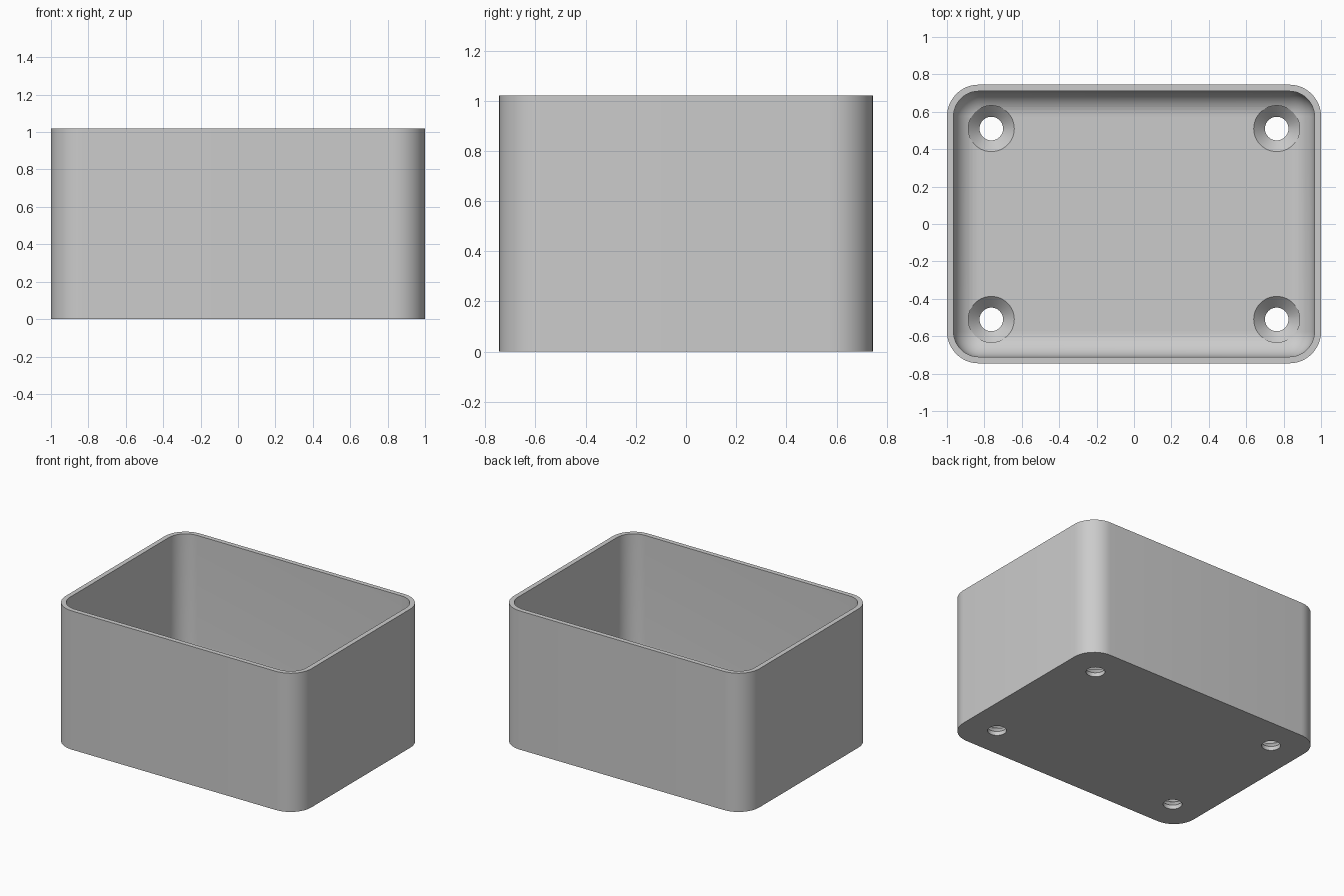
import bpy, bmesh
from math import sin, cos, pi, radians

if "Cube" in bpy.data.objects:
    bpy.data.objects.remove(bpy.data.objects["Cube"], do_unlink=True)

HALF_X, HALF_Y, HEIGHT = 1.0, 0.745, 1.02
RADIUS, WALL, FLOOR = 0.17, 0.035, 0.09
INNER = RADIUS - WALL
STEPS = 12

grey = bpy.data.materials.new("plain grey")
grey.use_nodes = True
colour = (0.6, 0.6, 0.6, 1)
grey.diffuse_color = colour
grey.node_tree.nodes["Principled BSDF"].inputs["Base Color"].default_value = colour


def finish(name, bm):
    bmesh.ops.remove_doubles(bm, verts=bm.verts, dist=1e-5)
    bmesh.ops.recalc_face_normals(bm, faces=bm.faces)
    mesh = bpy.data.meshes.new(name)
    bm.to_mesh(mesh)
    bm.free()
    mesh.materials.append(grey)
    obj = bpy.data.objects.new(name, mesh)
    bpy.context.collection.objects.link(obj)
    return obj


def skin(bm, rings):
    """Bridge a stack of closed rings and cap both ends."""
    loops = [[bm.verts.new(p) for p in ring] for ring in rings]
    for a, b in zip(loops, loops[1:]):
        for i in range(len(a)):
            j = (i + 1) % len(a)
            bm.faces.new((a[i], a[j], b[j], b[i]))
    bm.faces.new(loops[0])
    bm.faces.new(loops[-1])


def rounded_ring(r, z):
    """Rounded rectangle about fixed corner centres."""
    points = []
    for k, (sx, sy) in enumerate([(1, 1), (-1, 1), (-1, -1), (1, -1)]):
        for s in range(STEPS + 1):
            a = (k + s / STEPS) * pi / 2
            points.append((sx * (HALF_X - RADIUS) + r * cos(a),
                           sy * (HALF_Y - RADIUS) + r * sin(a), z))
    return points


# Box shell: outer wall, rim, inner wall and floor fillet
profile = [(RADIUS, 0), (RADIUS, HEIGHT), (INNER, HEIGHT)]
for s in range(STEPS + 1):
    a = s / STEPS * pi / 2
    profile.append((INNER * cos(a), FLOOR + INNER * (1 - sin(a))))
bm = bmesh.new()
skin(bm, [rounded_ring(r, z) for r, z in profile])
box = finish("box", bm)

# Countersunk screw holes in the four corners
hole = [(0.063, -0.05), (0.063, 0.03), (0.123, FLOOR), (0.123, 0.3)]
SIDES = 48
bm = bmesh.new()
for x in (-0.763, 0.763):
    for y in (-0.51, 0.51):
        skin(bm, [[(x + r * cos(2 * pi * i / SIDES), y + r * sin(2 * pi * i / SIDES), z)
                   for i in range(SIDES)] for r, z in hole])
cutter = finish("screw_hole_cutter", bm)
cutter.hide_render = True

cut = box.modifiers.new("screw holes", "BOOLEAN")
cut.operation = "DIFFERENCE"
cut.solver = "EXACT"
cut.object = cutter
bpy.ops.object.select_all(action="DESELECT")
box.select_set(True)
bpy.context.view_layer.objects.active = box
bpy.ops.object.modifier_apply(modifier=cut.name)
bpy.data.objects.remove(cutter, do_unlink=True)
bpy.ops.object.shade_smooth_by_angle(angle=radians(30))
